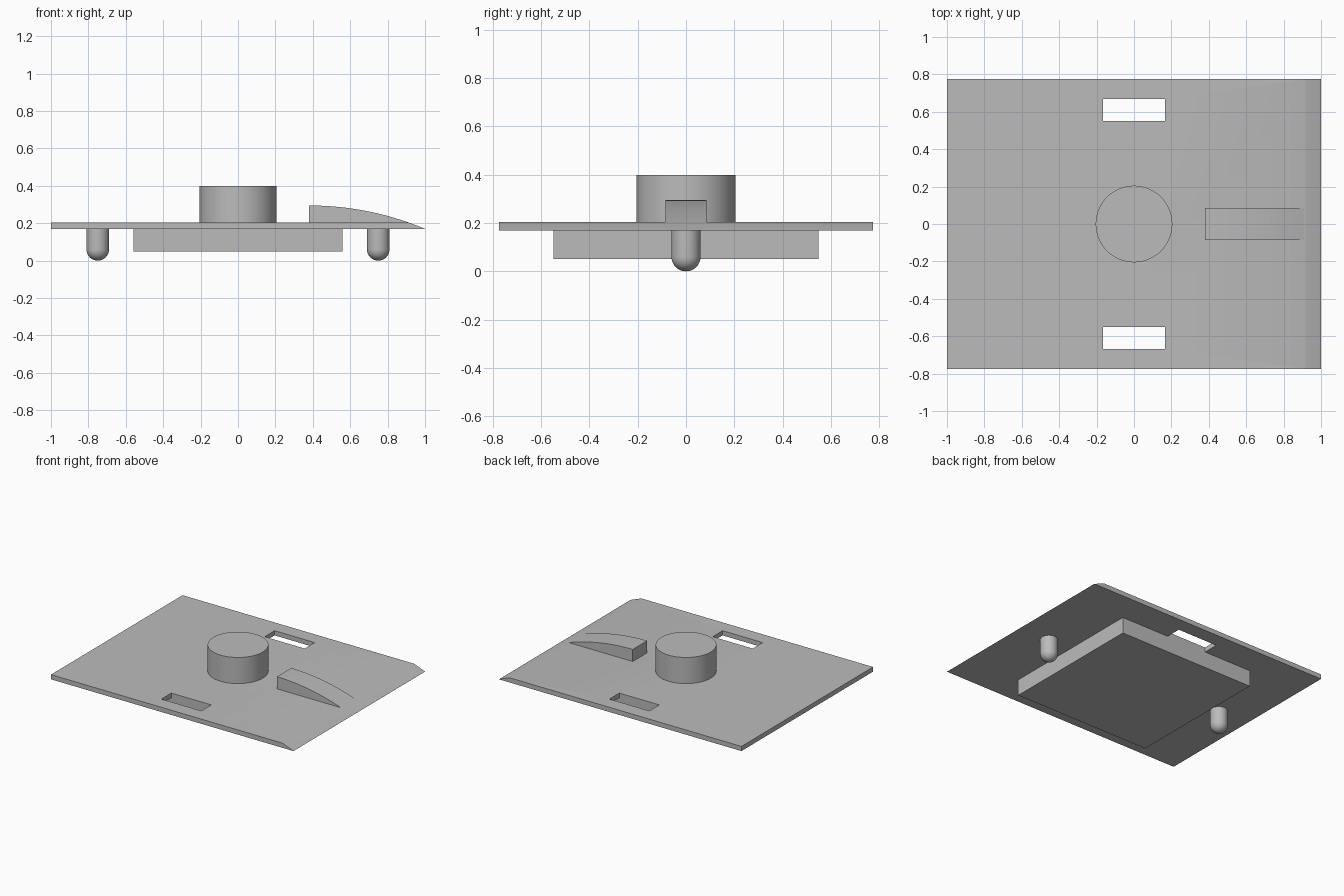
import bpy
import bmesh
from math import cos, sin, pi, radians, sqrt
from mathutils import Matrix

cube = bpy.data.objects.get("Cube")
if cube:
    bpy.data.objects.remove(cube, do_unlink=True)

grey = bpy.data.materials.new("plain grey")
grey.use_nodes = True
GREY = (0.5, 0.5, 0.5, 1)
grey.diffuse_color = GREY
grey.node_tree.nodes["Principled BSDF"].inputs["Base Color"].default_value = GREY

BOTTOM, TOP = 0.17, 0.205      # plate underside and upper face
HALF_DEPTH = 0.775
ARC_X, ARC_TOP, ARC_R = 0.38, 0.295, 1.6   # shared arc of ramp and plate edge


def arc(x):
    return ARC_TOP - ARC_R + sqrt(ARC_R ** 2 - (x - ARC_X) ** 2)


def arc_points(x0, x1, steps):
    xs = [x0 + (x1 - x0) * i / steps for i in range(steps + 1)]
    return [(x, arc(x)) for x in xs]


def finish(bm, name, smooth=True):
    bmesh.ops.recalc_face_normals(bm, faces=bm.faces)
    mesh = bpy.data.meshes.new(name)
    bm.to_mesh(mesh)
    bm.free()
    mesh.materials.append(grey)
    obj = bpy.data.objects.new(name, mesh)
    bpy.context.collection.objects.link(obj)
    if smooth:
        bpy.ops.object.select_all(action="DESELECT")
        obj.select_set(True)
        bpy.context.view_layer.objects.active = obj
        bpy.ops.object.shade_smooth_by_angle(angle=radians(20))
    return obj


def extrude_profile(name, points, half_depth):
    """Extrude an x-z outline along y."""
    bm = bmesh.new()
    face = bm.faces.new([bm.verts.new((x, -half_depth, z)) for x, z in points])
    out = bmesh.ops.extrude_face_region(bm, geom=[face])["geom"]
    verts = [v for v in out if isinstance(v, bmesh.types.BMVert)]
    bmesh.ops.translate(bm, verts=verts, vec=(0, 2 * half_depth, 0))
    return finish(bm, name)


def box(name, x0, x1, y0, y1, z0, z1):
    bm = bmesh.new()
    size = Matrix.Diagonal((x1 - x0, y1 - y0, z1 - z0, 1))
    centre = Matrix.Translation(((x0 + x1) / 2, (y0 + y1) / 2, (z0 + z1) / 2))
    bmesh.ops.create_cube(bm, size=1, matrix=centre @ size)
    return finish(bm, name, smooth=False)


def lathe(name, profile, x, steps=64):
    """Spin an r-z profile about a vertical axis at x."""
    bm = bmesh.new()
    verts = [bm.verts.new((x + r, 0, z)) for r, z in profile]
    edges = [bm.edges.new(pair) for pair in zip(verts, verts[1:])]
    bmesh.ops.spin(bm, geom=verts + edges, cent=(x, 0, 0), axis=(0, 0, 1),
                   angle=2 * pi, steps=steps)
    bmesh.ops.remove_doubles(bm, verts=bm.verts, dist=0.0001)
    return finish(bm, name)


# Plate with one edge rounded down along the arc
edge_start = ARC_X + sqrt(ARC_R ** 2 - (TOP - ARC_TOP + ARC_R) ** 2)
edge = arc_points(edge_start, 1.0, 6)
edge[-1] = (1.0, BOTTOM)
plate = extrude_profile("plate", [(-1, TOP), (-1, BOTTOM)] + edge[::-1], HALF_DEPTH)

# Two slots through the plate
for side, label in ((1, "back"), (-1, "front")):
    y0, y1 = sorted((side * 0.55, side * 0.667))
    cutter = box(label + "_slot_cutter", -0.165, 0.165, y0, y1, 0.1, 0.3)
    cutter.hide_render = True
    cutter.hide_viewport = True
    cut = plate.modifiers.new(label + "_slot", "BOOLEAN")
    cut.operation = "DIFFERENCE"
    cut.solver = "EXACT"
    cut.object = cutter

# Curved ramp on top, blending into the plate edge
ramp = arc_points(ARC_X, edge_start, 20)
extrude_profile("ramp", [(ARC_X, TOP - 0.01), (edge_start, TOP - 0.01)] + ramp[::-1], 0.085)

# Round knob
lathe("knob", [(0, TOP - 0.01), (0.205, TOP - 0.01), (0.205, 0.4), (0, 0.4)], 0)

# Block under the plate
box("lower_block", -0.56, 0.56, -0.55, 0.55, 0.05, BOTTOM + 0.005)

# Round-ended pegs
R = 0.06
dome = [(R * sin(i * pi / 20), R - R * cos(i * pi / 20)) for i in range(11)]
for x, label in ((0.75, "left_peg"), (-0.75, "right_peg")):
    lathe(label, dome + [(R, BOTTOM + 0.01), (0, BOTTOM + 0.01)], x, 40)
